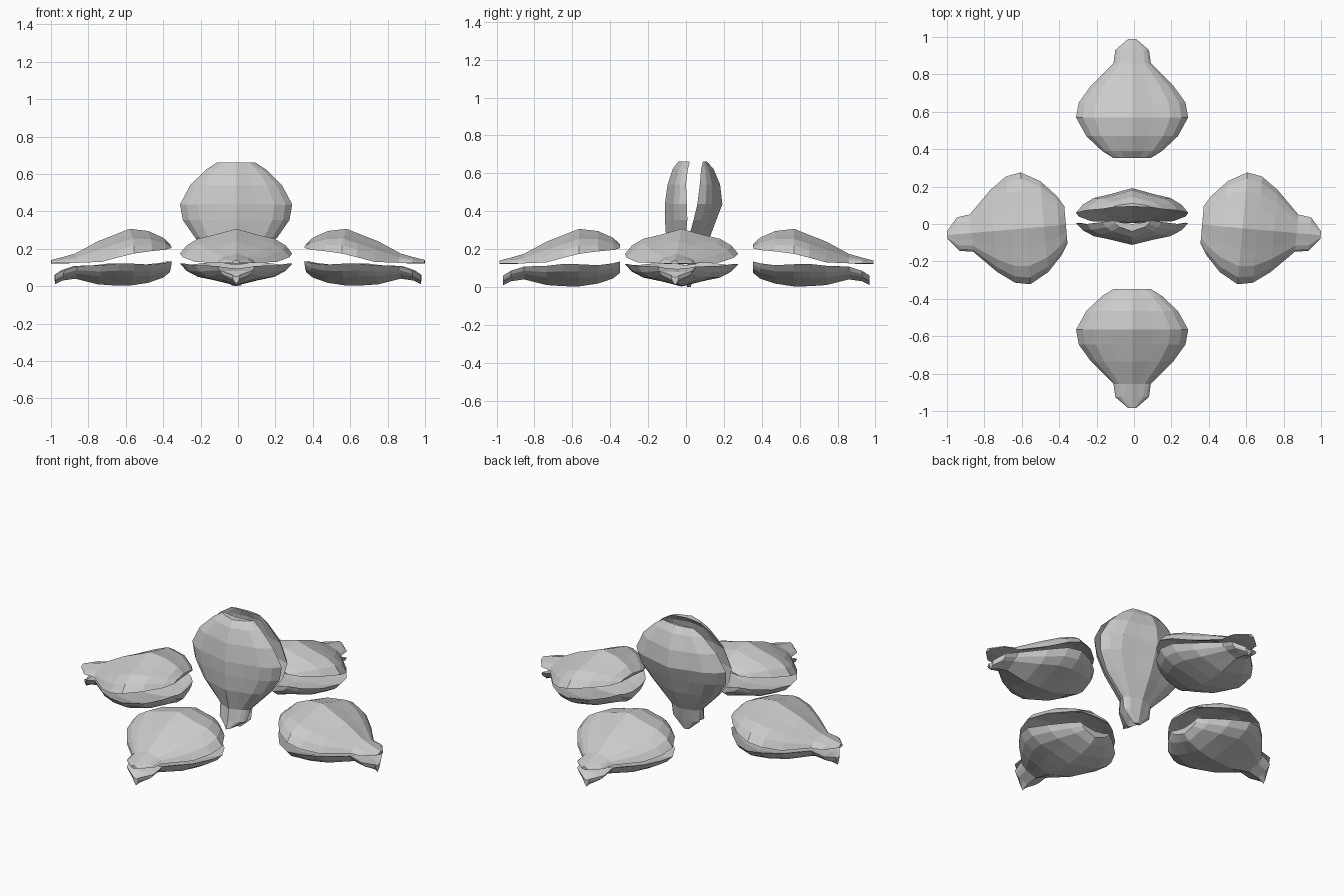
import bpy, bmesh
from math import radians
from mathutils import Matrix

if "Cube" in bpy.data.objects:
    bpy.data.objects.remove(bpy.data.objects["Cube"])

# Shell stations: distance from hinge, half width, rim z, outer crown z, inner crown z
UPPER = [(0, .02, .125, .14, .12), (.06, .09, .125, .155, .12),
         (.13, .10, .125, .175, .125), (.25, .22, .13, .24, .17),
         (.34, .285, .155, .275, .21), (.42, .30, .175, .307, .235),
         (.52, .245, .188, .295, .235), (.60, .16, .195, .26, .225),
         (.637, .10, .205, .225, .208)]
LOWER = [(.02, .02, .06, .01, .05), (.06, .09, .085, .03, .08),
         (.13, .10, .108, .04, .095), (.25, .22, .112, .01, .07),
         (.34, .285, .122, .004, .06), (.42, .30, .12, .003, .055),
         (.52, .245, .115, .018, .06), (.60, .16, .125, .045, .08),
         (.637, .10, .135, .075, .115)]
# Cross-section: fraction of half width, fraction of crown height
HALF = [(.38, .76), (.68, .6), (.88, .33), (1, 0)]
SECTION = [(-v, f) for v, f in reversed(HALF)] + [(0, 1)] + HALF


def shell(name, rows, matrix):
    """Hollow shell half: a closed loop of outer and inner points per station."""
    bm = bmesh.new()
    loops = []
    for u, w, rim, outer, inner in rows:
        pts = [(1 - u, v * w, rim + (outer - rim) * f) for v, f in SECTION]
        pts += [(1 - u, v * w * .9, rim + (inner - rim) * f)
                for v, f in reversed(SECTION[1:-1])]
        loops.append([bm.verts.new(p) for p in pts])
    n = len(loops[0])
    for a, b in zip(loops, loops[1:]):
        for i in range(n):
            j = (i + 1) % n
            bm.faces.new((a[i], a[j], b[j], b[i]))
    # End walls bridge outer and inner skins at hinge and mouth
    for lp in (loops[0], loops[-1]):
        m = len(SECTION) - 1
        for i in range(m):
            ring = [lp[i], lp[i + 1], lp[(n - i - 1) % n], lp[(n - i) % n]]
            bm.faces.new(list(dict.fromkeys(ring)))
    bm.transform(matrix)
    bmesh.ops.recalc_face_normals(bm, faces=bm.faces)
    me = bpy.data.meshes.new(name)
    bm.to_mesh(me)
    bm.free()
    bpy.context.collection.objects.link(bpy.data.objects.new(name, me))


# Clam placements: four lying with hinges outward, one standing on its hinge
T = Matrix.Translation
right = T((.66, -.03, 0)) @ Matrix.Rotation(radians(-5), 4, 'Z') @ T((-.66, 0, 0))
PLACES = {
    "right": right,
    "left": Matrix.Diagonal((-1, 1, 1, 1)) @ right,
    "back": T((-.01, -.01, 0)) @ Matrix.Rotation(radians(90), 4, 'Z'),
    "front": T((-.01, .015, 0)) @ Matrix.Rotation(radians(-90), 4, 'Z'),
    "upright": Matrix(((0, 1, 0, -.01), (0, 0, 1, -.115),
                       (-1.04, 0, 0, 1.04), (0, 0, 0, 1))),
}
for place, matrix in PLACES.items():
    shell(place + "_clam_upper_shell", UPPER, matrix)
    shell(place + "_clam_lower_shell", LOWER, matrix)
